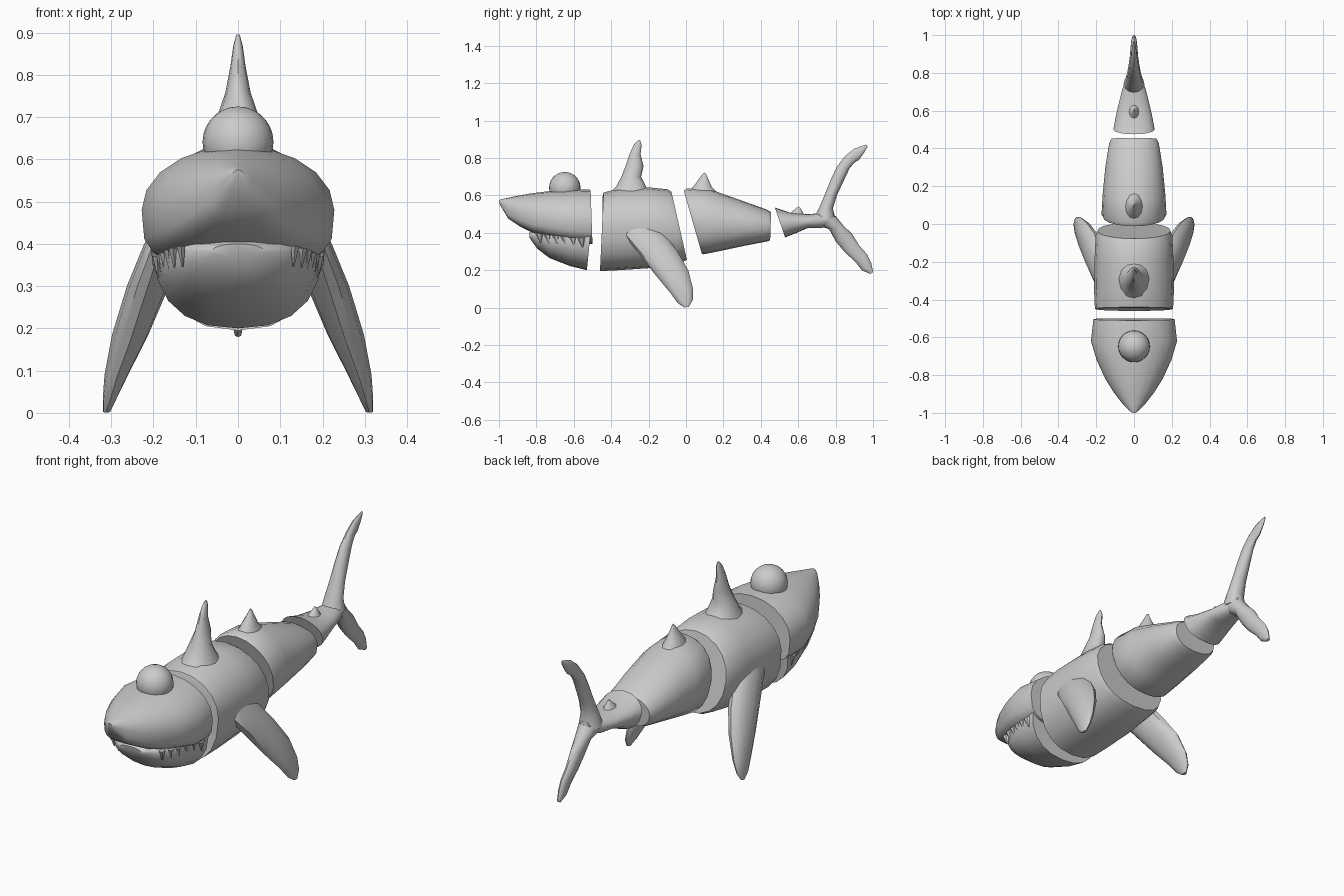
import bpy, bmesh, math
from mathutils import Vector

SEG = 20


def loft(name, rings):
    """Skin a list of equal-length point rings and cap both ends."""
    bm = bmesh.new()
    vs = [[bm.verts.new(p) for p in r] for r in rings]
    n = len(rings[0])
    for a, b in zip(vs, vs[1:]):
        for i in range(n):
            j = (i + 1) % n
            bm.faces.new((a[i], a[j], b[j], b[i]))
    bm.faces.new(vs[0][::-1])
    bm.faces.new(vs[-1])
    bmesh.ops.recalc_face_normals(bm, faces=bm.faces)
    me = bpy.data.meshes.new(name)
    bm.to_mesh(me)
    bm.free()
    ob = bpy.data.objects.new(name, me)
    bpy.context.collection.objects.link(ob)
    return ob


def spow(v, e):
    return math.copysign(abs(v) ** e, v)


def trunk(name, sections, low=0.85):
    """Body segment; section = y_top, y_bottom, half width, z_widest, z_top, z_bottom."""
    rings = []
    for yt, yb, w, zw, zt, zb in sections:
        ring = []
        for i in range(SEG):
            t = 2 * math.pi * i / SEG
            c, s = math.cos(t), math.sin(t)
            e = 1.0 if s > 0 else low
            z = zw + spow(s, e) * ((zt - zw) if s > 0 else (zw - zb))
            k = (z - zb) / (zt - zb)
            ring.append((w * spow(c, e), yb + (yt - yb) * k, z))
        rings.append(ring)
    return loft(name, rings)


def fin(name, sections, n=12):
    """Fin; section = front y, z, back y, z, x centre, half thickness."""
    rings = []
    for fy, fz, by, bz, x, t in sections:
        f, b = Vector((x, fy, fz)), Vector((x, by, bz))
        mid, half = (f + b) / 2, (b - f) / 2
        rings.append([mid + half * math.cos(a) + Vector((t * math.sin(a), 0, 0))
                      for a in (2 * math.pi * i / n for i in range(n))])
    return loft(name, rings)


def mirror(ob):
    m = ob.modifiers.new("mirror", 'MIRROR')
    m.use_bisect_axis[0] = False


# head with pointed snout
trunk("upper_head", [
    (-1.0, -0.995, 0.012, 0.565, 0.575, 0.55),
    (-0.985, -0.98, 0.03, 0.555, 0.58, 0.525),
    (-0.95, -0.95, 0.062, 0.53, 0.587, 0.475),
    (-0.89, -0.89, 0.108, 0.51, 0.60, 0.435),
    (-0.82, -0.82, 0.152, 0.495, 0.612, 0.40),
    (-0.72, -0.72, 0.198, 0.485, 0.624, 0.372),
    (-0.62, -0.62, 0.228, 0.48, 0.632, 0.35),
    (-0.51, -0.50, 0.215, 0.47, 0.63, 0.34)], low=0.55)

trunk("lower_jaw", [
    (-0.84, -0.835, 0.06, 0.385, 0.40, 0.37),
    (-0.80, -0.795, 0.115, 0.38, 0.42, 0.315),
    (-0.73, -0.73, 0.158, 0.38, 0.42, 0.265),
    (-0.62, -0.62, 0.188, 0.38, 0.45, 0.222),
    (-0.505, -0.53, 0.198, 0.38, 0.45, 0.20)])

# teeth along both sides of the upper lip
for k in range(6):
    y = -0.785 + 0.045 * k
    x = 0.135 + 0.057 * (k / 5) ** 0.7
    z = 0.385 - 0.025 * k / 5
    fin("tooth", [(y - 0.021, z + 0.01, y + 0.021, z + 0.01, x, 0.012),
                  (y + 0.006, z - 0.04, y + 0.010, z - 0.04, x - 0.004, 0.002)], 6)
    mirror(bpy.context.collection.objects[-1])

# round dome on top of the head
bpy.ops.mesh.primitive_uv_sphere_add(segments=24, ring_count=14, radius=0.084,
                                     location=(0, -0.648, 0.641))
bpy.context.object.name = "head_dome"

# middle body with dorsal and side fins
trunk("middle_body", [
    (-0.445, -0.45, 0.195, 0.44, 0.605, 0.205),
    (-0.44, -0.46, 0.207, 0.44, 0.615, 0.195),
    (-0.36, -0.36, 0.211, 0.44, 0.637, 0.20),
    (-0.20, -0.18, 0.209, 0.44, 0.643, 0.212),
    (-0.10, -0.02, 0.203, 0.44, 0.633, 0.243),
    (-0.078, 0.005, 0.193, 0.44, 0.62, 0.255)])

fin("dorsal_fin", [
    (-0.42, 0.60, -0.16, 0.60, 0, 0.09),
    (-0.375, 0.645, -0.21, 0.64, 0, 0.072),
    (-0.345, 0.70, -0.24, 0.70, 0, 0.05),
    (-0.322, 0.76, -0.227, 0.755, 0, 0.03),
    (-0.302, 0.82, -0.243, 0.82, 0, 0.018),
    (-0.28, 0.87, -0.237, 0.87, 0, 0.011),
    (-0.257, 0.895, -0.245, 0.895, 0, 0.004)])

mirror(fin("side_fin", [
    (-0.33, 0.435, -0.19, 0.445, 0.165, 0.035),
    (-0.345, 0.40, -0.12, 0.40, 0.18, 0.042),
    (-0.26, 0.30, -0.045, 0.30, 0.213, 0.05),
    (-0.16, 0.17, 0.012, 0.20, 0.255, 0.043),
    (-0.085, 0.08, 0.038, 0.10, 0.288, 0.028),
    (-0.045, 0.025, 0.036, 0.04, 0.304, 0.016),
    (-0.01, 0.001, 0.015, 0.004, 0.311, 0.008)]))

# rear body with small fin
trunk("rear_body", [
    (-0.012, 0.085, 0.163, 0.46, 0.625, 0.287),
    (0.005, 0.095, 0.172, 0.46, 0.637, 0.285),
    (0.13, 0.18, 0.166, 0.46, 0.632, 0.302),
    (0.29, 0.31, 0.152, 0.45, 0.575, 0.33),
    (0.43, 0.43, 0.131, 0.44, 0.525, 0.353),
    (0.455, 0.45, 0.118, 0.44, 0.51, 0.36)])

fin("small_back_fin", [
    (0.0, 0.60, 0.20, 0.58, 0, 0.06),
    (0.045, 0.655, 0.138, 0.645, 0, 0.035),
    (0.082, 0.705, 0.118, 0.69, 0, 0.012),
    (0.096, 0.722, 0.106, 0.718, 0, 0.004)])

# tail stem and forked tail fin
trunk("tail_stem", [
    (0.475, 0.53, 0.109, 0.46, 0.535, 0.375),
    (0.56, 0.58, 0.097, 0.46, 0.507, 0.395),
    (0.65, 0.65, 0.078, 0.46, 0.499, 0.425),
    (0.72, 0.72, 0.06, 0.465, 0.505, 0.425),
    (0.79, 0.79, 0.03, 0.475, 0.505, 0.445)])

fin("tail_bump", [
    (0.54, 0.49, 0.64, 0.48, 0, 0.035),
    (0.57, 0.515, 0.625, 0.51, 0, 0.02),
    (0.597, 0.54, 0.607, 0.538, 0, 0.004)])

fin("upper_tail_fin", [
    (0.68, 0.47, 0.80, 0.47, 0, 0.055),
    (0.71, 0.53, 0.785, 0.53, 0, 0.045),
    (0.74, 0.60, 0.807, 0.60, 0, 0.036),
    (0.772, 0.68, 0.842, 0.675, 0, 0.03),
    (0.805, 0.75, 0.875, 0.745, 0, 0.024),
    (0.85, 0.81, 0.90, 0.775, 0, 0.018),
    (0.90, 0.85, 0.925, 0.79, 0, 0.014),
    (0.945, 0.866, 0.95, 0.825, 0, 0.009),
    (0.966, 0.872, 0.97, 0.858, 0, 0.003)])

fin("lower_tail_fin", [
    (0.70, 0.44, 0.80, 0.49, 0, 0.05),
    (0.765, 0.42, 0.84, 0.44, 0, 0.036),
    (0.80, 0.355, 0.887, 0.395, 0, 0.028),
    (0.85, 0.295, 0.928, 0.33, 0, 0.022),
    (0.905, 0.245, 0.968, 0.285, 0, 0.018),
    (0.94, 0.20, 0.99, 0.24, 0, 0.015),
    (0.985, 0.18, 1.0, 0.19, 0, 0.008)])

# smooth shading with crisp cut faces
bpy.ops.object.select_all(action='SELECT')
bpy.context.view_layer.objects.active = bpy.data.objects["upper_head"]
bpy.ops.object.shade_smooth_by_angle(angle=math.radians(40))
